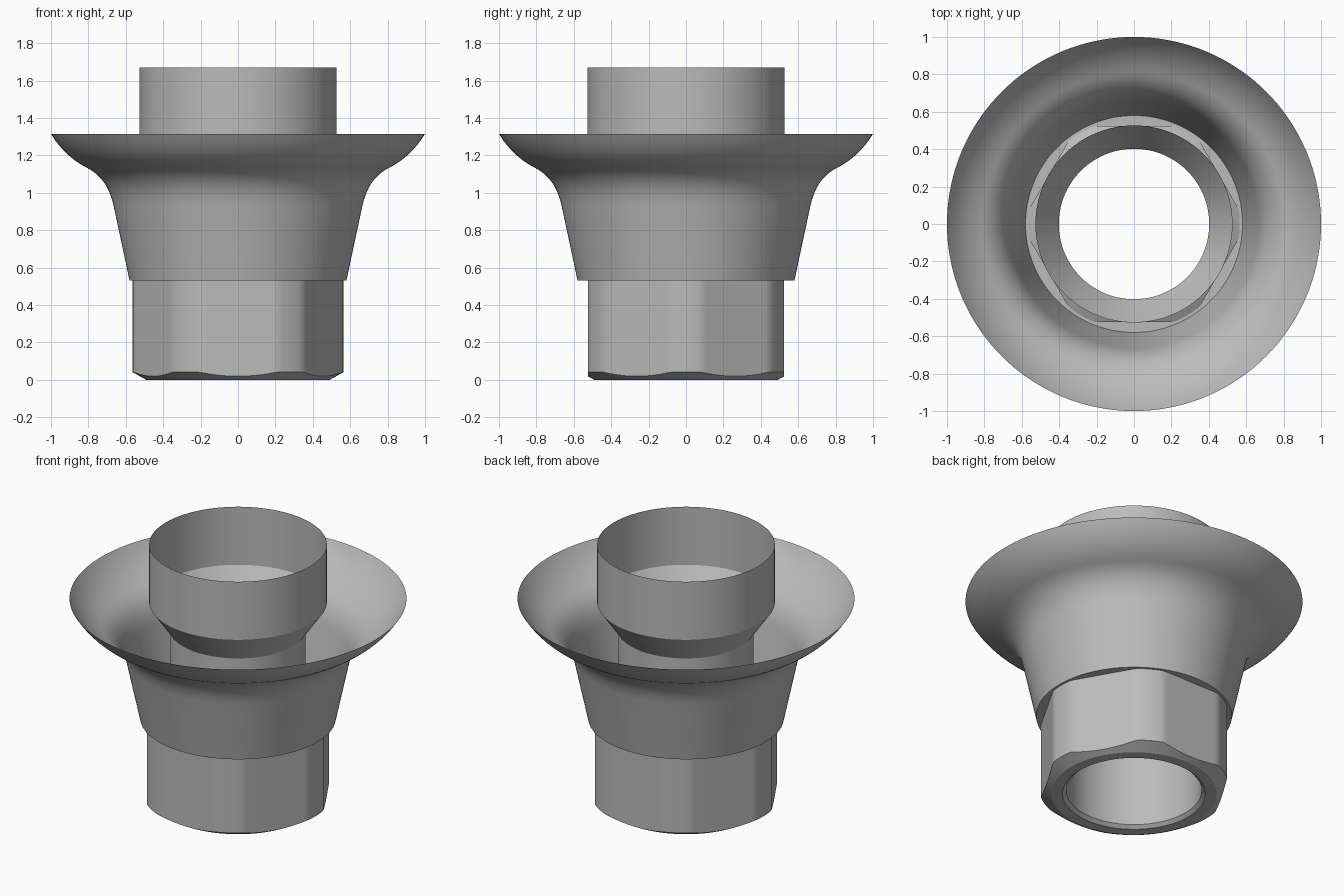
import bpy, bmesh, math
from mathutils import Vector
from mathutils.geometry import interpolate_bezier

SEGMENTS = 144

cube = bpy.data.objects.get("Cube")
if cube:
    bpy.data.objects.remove(cube, do_unlink=True)

metal = bpy.data.materials.new("grey metal")
metal.use_nodes = True
grey = (0.5, 0.5, 0.5, 1)
metal.diffuse_color = grey
metal.node_tree.nodes["Principled BSDF"].inputs["Base Color"].default_value = grey


def lathe(name, profile):
    """Sweep profile(angle) -> [(radius, z), ...] around the z axis."""
    bm = bmesh.new()
    columns = []
    for i in range(SEGMENTS):
        a = math.tau * i / SEGMENTS
        columns.append([bm.verts.new((r * math.cos(a), r * math.sin(a), z))
                        for r, z in profile(a)])
    for i, here in enumerate(columns):
        after = columns[(i + 1) % SEGMENTS]
        for k in range(len(here) - 1):
            bm.faces.new((here[k], after[k], after[k + 1], here[k + 1]))
    mesh = bpy.data.meshes.new(name)
    bm.to_mesh(mesh)
    bm.free()
    mesh.materials.append(metal)
    obj = bpy.data.objects.new(name, mesh)
    bpy.context.collection.objects.link(obj)
    bpy.ops.object.select_all(action="DESELECT")
    obj.select_set(True)
    bpy.context.view_layer.objects.active = obj
    bpy.ops.object.shade_smooth_by_angle(angle=math.radians(25))
    return obj


# Hexagonal nut: flats face front and back, corners turned round and chamfered
APOTHEM, CORNER, FACE, TOP = 0.525, 0.565, 0.49, 0.58


def nut_profile(angle):
    off_flat = (angle % (math.pi / 3)) - math.pi / 6
    r = min(APOTHEM / math.cos(off_flat), CORNER)
    chamfer = 0.56 * (r - FACE)
    return [(0.402, 0.02), (0.424, 0), (FACE, 0), (r, chamfer),
            (r, TOP - chamfer), (FACE, TOP), (0.402, TOP)]


lathe("hex_nut", nut_profile)

# Flared collar: flat floor, straight cone, then an S curve out to the rim
def curve(*points):
    return [tuple(p) for p in interpolate_bezier(*[Vector(p) for p in points], 14)]


collar = [(0.45, 0.532), (0.58, 0.532)]
collar += curve((0.665, 0.93), (0.687, 1.03), (0.73, 1.09), (0.80, 1.13))
collar += curve((0.80, 1.13), (0.89, 1.175), (0.95, 1.235), (1, 1.315))[1:]
lathe("flared_collar", lambda a: collar)

# Thin inner tube that widens into the upper sleeve
tube = [(0.402, 0.02), (0.402, 1.11), (0.527, 1.29), (0.527, 1.67)]
lathe("inner_tube", lambda a: tube)
